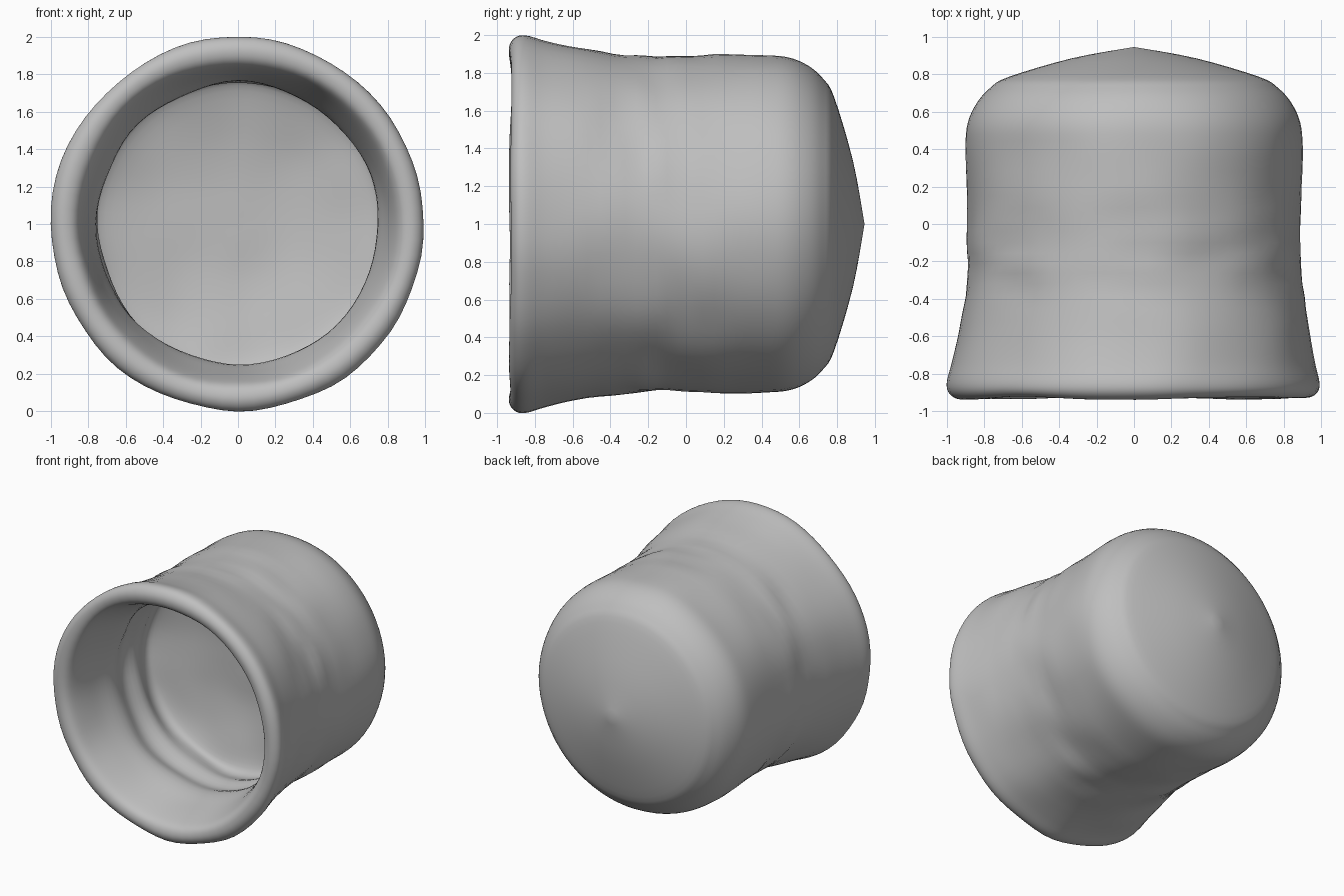
import bpy
import bmesh
import math
from mathutils import Vector, noise

cube = bpy.data.objects.get("Cube")
if cube:
    bpy.data.objects.remove(cube, do_unlink=True)

SEGMENTS = 72
STEPS = 4

# Section as (radius, y): back tip, outer wall, rolled rim, inner wall, floor
PROFILE = [(0, .945), (.33, .885), (.67, .785), (.77, .725), (.84, .645),
           (.885, .54), (.895, .4), (.892, .15), (.89, -.1), (.898, -.32),
           (.94, -.58), (.97, -.74), (.995, -.85), (.98, -.905), (.93, -.93),
           (.87, -.91), (.83, -.83), (.785, -.66), (.75, -.48), (.785, -.33),
           (.755, -.2), (.775, -.06), (.71, .0), (.5, .05), (.25, .08), (0, .09)]


def smooth_section(points, steps):
    """Catmull-Rom curve through the section points."""
    pts = [Vector(p) for p in points]
    pts = [pts[0]] + pts + [pts[-1]]
    out = []
    for i in range(1, len(pts) - 2):
        a, b, c, d = pts[i - 1:i + 3]
        for k in range(steps):
            t = k / steps
            out.append(.5 * (2 * b + (c - a) * t + (2 * a - 5 * b + 4 * c - d) * t ** 2
                             + (3 * b - a - 3 * c + d) * t ** 3))
    return out + [pts[-1]]


def lathe(bm, section):
    """Revolve the section around a level axis at z = 1, with single vertices at both ends."""
    rings = []
    for i, (r, y) in enumerate(section):
        count = 1 if i in (0, len(section) - 1) else SEGMENTS
        rings.append([bm.verts.new((r * math.cos(math.tau * j / SEGMENTS), y,
                                    1 + r * math.sin(math.tau * j / SEGMENTS)))
                      for j in range(count)])
    for a, b in zip(rings, rings[1:]):
        for j in range(SEGMENTS):
            k = (j + 1) % SEGMENTS
            ring = [a[j % len(a)], a[k % len(a)], b[k % len(b)], b[j % len(b)]]
            bm.faces.new(list(dict.fromkeys(ring)))


bm = bmesh.new()
lathe(bm, smooth_section(PROFILE, STEPS))
bmesh.ops.recalc_face_normals(bm, faces=bm.faces)
bm.normal_update()

# Hand-moulded dents: broad lumps, with finer wrinkles around the waist only
moves = []
for v in bm.verts:
    p = v.co
    fade = min(1, max(0, (.75 - p.y) / .35))
    waist = max(0, 1 - abs(p.y + .15) / .45)
    lump = noise.noise(p * 2.6 + Vector((3, 7, 1))) * .015
    wrinkle = noise.noise(Vector((p.x * 3, p.y * 7, p.z * 3))) * .02 * waist
    moves.append(v.normal * (lump + wrinkle) * fade)
for v, move in zip(bm.verts, moves):
    v.co += move

mesh = bpy.data.meshes.new("hollow_cup")
bm.to_mesh(mesh)
bm.free()
cup = bpy.data.objects.new("hollow_cup", mesh)
bpy.context.collection.objects.link(cup)

# Plain grey clay
grey = bpy.data.materials.new("clay grey")
grey.use_nodes = True
colour = (.52, .52, .52, 1)
grey.diffuse_color = colour
grey.node_tree.nodes["Principled BSDF"].inputs["Base Color"].default_value = colour
mesh.materials.append(grey)
mesh.shade_smooth()
